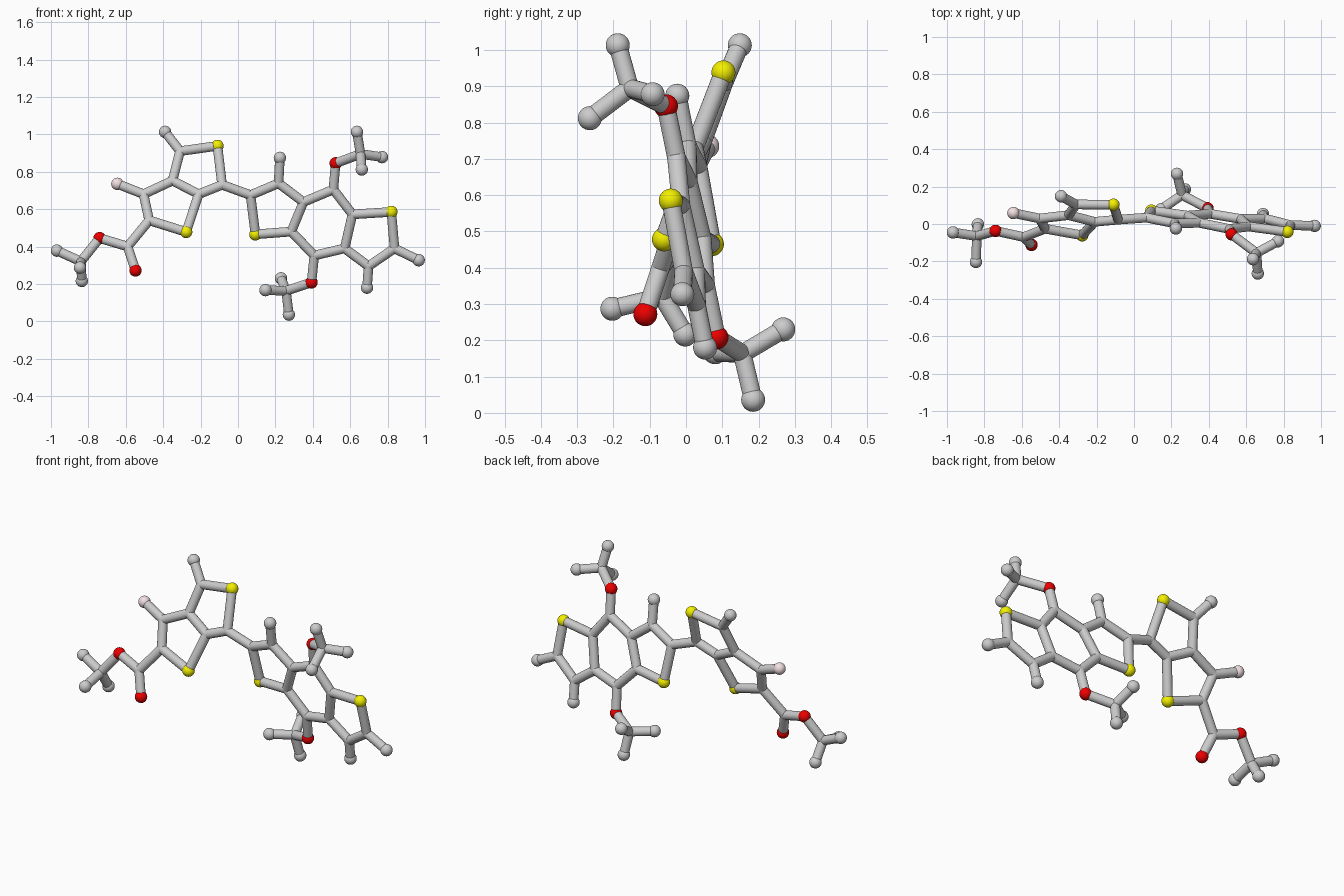
import bpy
from mathutils import Vector

if "Cube" in bpy.data.objects:
    bpy.data.objects.remove(bpy.data.objects["Cube"])

BALL_R, BOND_R = 0.033, 0.0255


def colour(name, rgb):
    m = bpy.data.materials.new(name)
    m.diffuse_color = (*rgb, 1)
    m.use_nodes = True
    m.node_tree.nodes["Principled BSDF"].inputs["Base Color"].default_value = m.diffuse_color
    return m


MATS = {"S": colour("sulphur_yellow", (0.9, 0.87, 0.0)),
        "O": colour("oxygen_red", (0.85, 0.0, 0.0)),
        "F": colour("fluorine_pink", (0.9, 0.75, 0.77))}
NAMES = {"S": "sulphur_ball", "O": "oxygen_ball", "F": "fluorine_ball",
         "M": "end_carbon_ball", "C": "carbon_joint"}


def plane_points(table, a, b, c):
    """Lift (x, z) ring points on to the tilted ring plane."""
    return {k: Vector((x, a * x + b * z + c, z)) for k, (x, z) in table.items()}


def ball(key, p):
    kind = key[0]
    r = BOND_R if kind == "C" else BALL_R
    bpy.ops.mesh.primitive_uv_sphere_add(segments=32, ring_count=16, radius=r, location=p)
    ob = bpy.context.object
    ob.name = NAMES[kind]
    if kind in MATS:
        ob.data.materials.append(MATS[kind])
    bpy.ops.object.shade_smooth()


def bond(p, q):
    d = q - p
    bpy.ops.mesh.primitive_cylinder_add(vertices=20, radius=BOND_R, depth=d.length,
                                        location=(p + q) / 2)
    ob = bpy.context.object
    ob.name = "bond"
    ob.rotation_mode = "QUATERNION"
    ob.rotation_quaternion = d.to_track_quat("Z", "Y")
    bpy.ops.object.shade_smooth_by_angle()


# Left double ring and its direct neighbours
atoms = plane_points({
    "M1": (-.39, 1.013), "C1": (-.31, .91), "S1": (-.11, .938), "C2": (-.085, .73),
    "C3": (-.21, .68), "C4": (-.35, .752), "S2": (-.277, .478), "C5": (-.475, .54),
    "C6": (-.505, .68), "F1": (-.645, .735)}, -.06, .378, -.258)

# Right triple ring and its direct neighbours
atoms.update(plane_points({
    "C10": (.067, .675), "C11": (.217, .738), "M2": (.224, .874), "S3": (.093, .465),
    "C12": (.285, .48), "C13": (.35, .638), "C14": (.51, .705), "C15": (.612, .572),
    "C16": (.57, .39), "C17": (.408, .352), "S4": (.82, .585), "C18": (.837, .39),
    "C19": (.698, .295), "M3": (.966, .327), "M4": (.69, .18),
    "O1": (.522, .845), "O2": (.393, .208)}, -.124, -.1935, .173))

# Side branches that leave the ring planes
atoms.update({k: Vector(p) for k, p in {
    "C20": (-.59, -.07, .40), "O3": (-.548, -.112, .272), "O4": (-.74, -.037, .445),
    "C21": (-.84, -.065, .32), "M5": (-.968, -.045, .378), "M6": (-.845, -.203, .287),
    "M7": (-.835, -.002, .216),
    "C22": (.655, -.155, .895), "M8": (.636, -.188, 1.013), "M9": (.77, -.092, .878),
    "M10": (.662, -.265, .812),
    "C23": (.257, .155, .163), "M11": (.147, .08, .167), "M12": (.23, .268, .23),
    "M13": (.272, .185, .036)}.items()})

# Chains of bonded atoms
chains = """M1 C1 S1 C2 C3 C4 C1
C3 S2 C5 C6 C4
C6 F1
C5 C20 O3
C20 O4 C21 M5
M6 C21 M7
C2 C10 C11 C13 C12 S3 C10
C11 M2
C13 C14 C15 C16 C17 C12
C15 S4 C18 C19 C16
C18 M3
C19 M4
C14 O1 C22 M8
M9 C22 M10
C17 O2 C23 M11
M12 C23 M13"""

for key, p in atoms.items():
    ball(key, p)
for line in chains.splitlines():
    names = line.split()
    for s, t in zip(names, names[1:]):
        bond(atoms[s], atoms[t])
